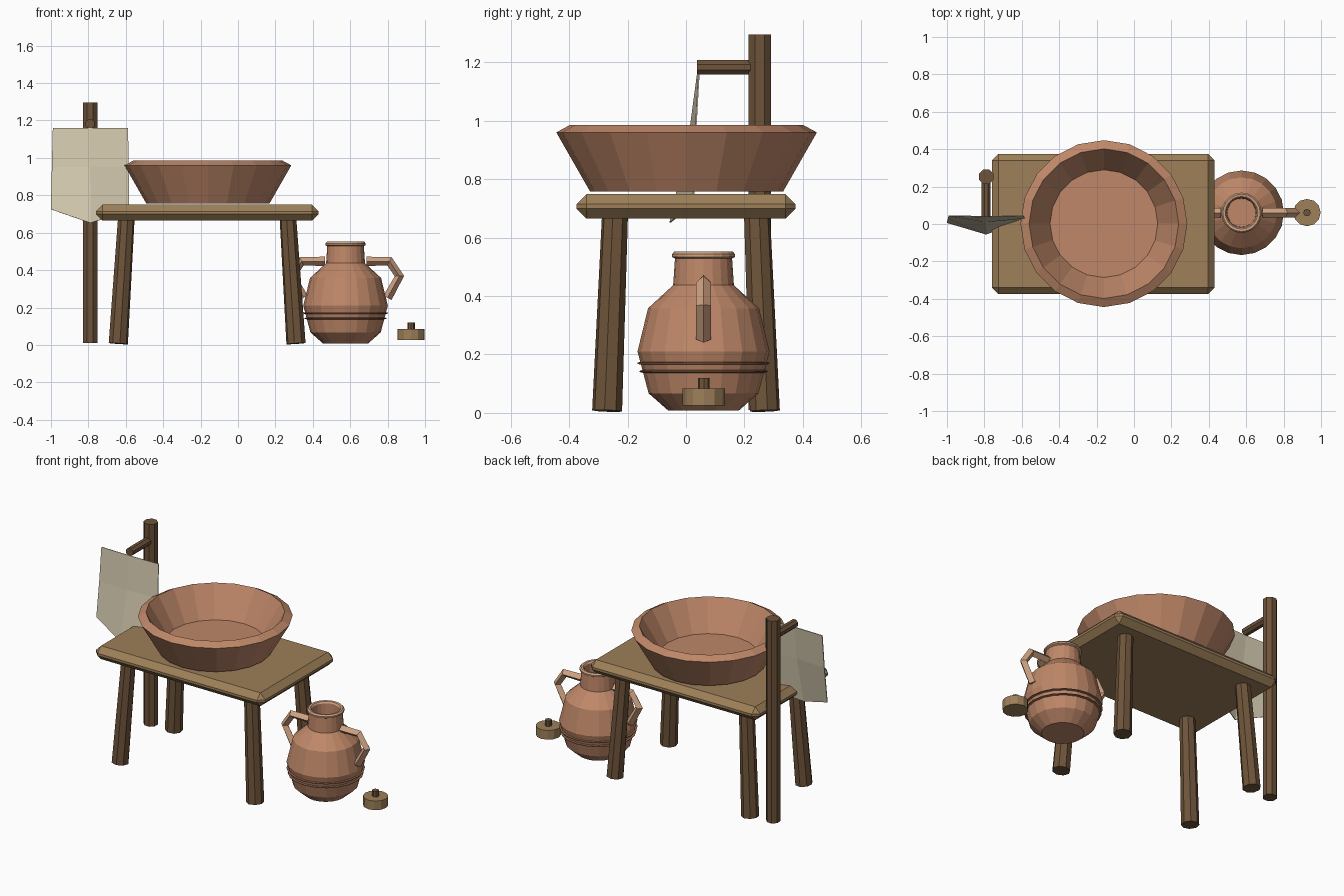
import bpy, bmesh
from math import cos, sin, pi
from mathutils import Vector

cube = bpy.data.objects.get("Cube")
if cube:
    bpy.data.objects.remove(cube, do_unlink=True)


def material(name, rgb):
    m = bpy.data.materials.new(name)
    m.use_nodes = True
    m.diffuse_color = (*rgb, 1)
    m.node_tree.nodes["Principled BSDF"].inputs["Base Color"].default_value = (*rgb, 1)
    return m


CLAY = material("terracotta", (0.52, 0.245, 0.14))
PALE_CLAY = material("pale terracotta", (0.62, 0.36, 0.22))
DARK_CLAY = material("dark terracotta", (0.33, 0.15, 0.085))
OAK = material("light wood", (0.34, 0.215, 0.10))
DARK_WOOD = material("dark wood", (0.155, 0.088, 0.042))
LINEN = material("linen", (0.66, 0.59, 0.43))


def finish(name, bm, mat):
    bmesh.ops.recalc_face_normals(bm, faces=bm.faces)
    mesh = bpy.data.meshes.new(name)
    bm.to_mesh(mesh)
    bm.free()
    mesh.materials.append(mat)
    ob = bpy.data.objects.new(name, mesh)
    bpy.context.collection.objects.link(ob)
    return ob


def skin(bm, rings, closed=False):
    """Join rings of vertices; cap the two ends unless the loop is closed."""
    n = len(rings[0])
    pairs = list(zip(rings, rings[1:]))
    if closed:
        pairs.append((rings[-1], rings[0]))
    else:
        bm.faces.new(rings[0])
        bm.faces.new(rings[-1])
    for a, b in pairs:
        for i in range(n):
            j = (i + 1) % n
            bm.faces.new((a[i], a[j], b[j], b[i]))


def lathe(name, profile, x, y, mat, sides=20, closed=False):
    bm = bmesh.new()
    rings = [[bm.verts.new((x + r * cos(2 * pi * i / sides),
                            y + r * sin(2 * pi * i / sides), z))
              for i in range(sides)] for r, z in profile]
    skin(bm, rings, closed)
    return finish(name, bm, mat)


def rod(name, start, end, r0, r1, mat, sides=8):
    bm = bmesh.new()
    a, b = Vector(start), Vector(end)
    turn = (b - a).to_track_quat('Z', 'Y')
    rings = []
    for p, r in ((a, r0), (b, r1)):
        rings.append([bm.verts.new(p + turn @ Vector((r * cos(t), r * sin(t), 0)))
                      for t in ((i + 0.5) * 2 * pi / sides for i in range(sides))])
    skin(bm, rings)
    return finish(name, bm, mat)


# Table top with chamfered edges
TX = -0.165
bm = bmesh.new()
bmesh.ops.create_cube(bm, size=1)
for v in bm.verts:
    v.co = (TX + v.co.x * 1.19, v.co.y * 0.75, 0.707 + v.co.z * 0.085)
bmesh.ops.bevel(bm, geom=bm.edges[:], offset=0.035, segments=1, affect='EDGES')
finish("table_top", bm, OAK)

# Splayed legs
for sx, side in ((-1, "right"), (1, "left")):
    for sy, end in ((-1, "front"), (1, "back")):
        rod(f"{end}_{side}_leg", (TX + sx * 0.475, sy * 0.27, 0.007),
            (TX + sx * 0.432, sy * 0.243, 0.68), 0.052, 0.045, DARK_WOOD)

# Basin
lathe("basin", [(0.33, 0.757), (0.446, 0.96), (0.40, 0.985), (0.288, 0.80)],
      TX + 0.004, 0.002, CLAY)

# Towel post and arm
PX = -0.79
rod("towel_post", (PX, 0.252, 0.01), (PX, 0.252, 1.295), 0.042, 0.042, DARK_WOOD)
rod("towel_arm", (PX, 0.25, 1.183), (PX, 0.037, 1.183), 0.026, 0.026, DARK_WOOD)

# Hanging towel: three columns, sagging forward to a point
bm = bmesh.new()
rows = [[(-0.99, 0.044, 1.16), (PX, 0.04, 1.16), (-0.588, 0.044, 1.16)],
        [(-0.995, 0.03, 0.95), (PX, 0.012, 0.95), (-0.585, 0.032, 0.95)],
        [(-1.0, 0.008, 0.725), (PX, -0.054, 0.652), (-0.582, 0.026, 0.715)]]
grid = [[bm.verts.new(p) for p in row] for row in rows]
for a, b in zip(grid, grid[1:]):
    for i in range(2):
        bm.faces.new((a[i], b[i], b[i + 1], a[i + 1]))
towel = finish("towel", bm, LINEN)
thick = towel.modifiers.new("thickness", 'SOLIDIFY')
thick.thickness = 0.005
thick.offset = 0

# Jar body, lip and bands
JX, JY = 0.575, 0.06
lathe("jar_body", [(0.121, 0.008), (0.188, 0.067), (0.226, 0.21), (0.19, 0.358),
                   (0.104, 0.437), (0.097, 0.54), (0.08, 0.54), (0.076, 0.42)],
      JX, JY, CLAY)
lathe("jar_lip", [(0.097, 0.528), (0.108, 0.534), (0.108, 0.543), (0.1, 0.552),
                  (0.087, 0.55), (0.08, 0.54)], JX, JY, PALE_CLAY, closed=True)
for i, (z, r) in enumerate(((0.142, 0.212), (0.17, 0.219))):
    lathe(f"jar_band_{i + 1}", [(r - 0.004, z - 0.005), (r + 0.007, z - 0.002),
                                (r + 0.007, z + 0.002), (r - 0.004, z + 0.005)],
          JX, JY, DARK_CLAY, closed=True)

# Angular jar handles with a diamond section
path = [Vector(p) for p in ((0.111, 0.447), (0.235, 0.447), (0.288, 0.368), (0.224, 0.252))]
for s, side in ((1, "left"), (-1, "right")):
    bm = bmesh.new()
    rings = []
    for i, p in enumerate(path):
        before = (p - path[max(i - 1, 0)]).normalized()
        after = (path[min(i + 1, len(path) - 1)] - p).normalized()
        d = (before + after).normalized()
        n = Vector((-d.y, d.x)) * 0.025
        rings.append([bm.verts.new((JX + s * (p.x + n.x * u), JY + 0.025 * v, p.y + n.y * u))
                      for u, v in ((1, 0), (0, 1), (-1, 0), (0, -1))])
    skin(bm, rings)
    finish(f"jar_{side}_handle", bm, PALE_CLAY)

# Loose jar lid with knob
lathe("jar_lid", [(0.073, 0.026), (0.073, 0.084)], 0.925, 0.061, OAK, sides=12)
lathe("lid_knob", [(0.02, 0.08), (0.02, 0.12)], 0.925, 0.061, DARK_WOOD, sides=8)
